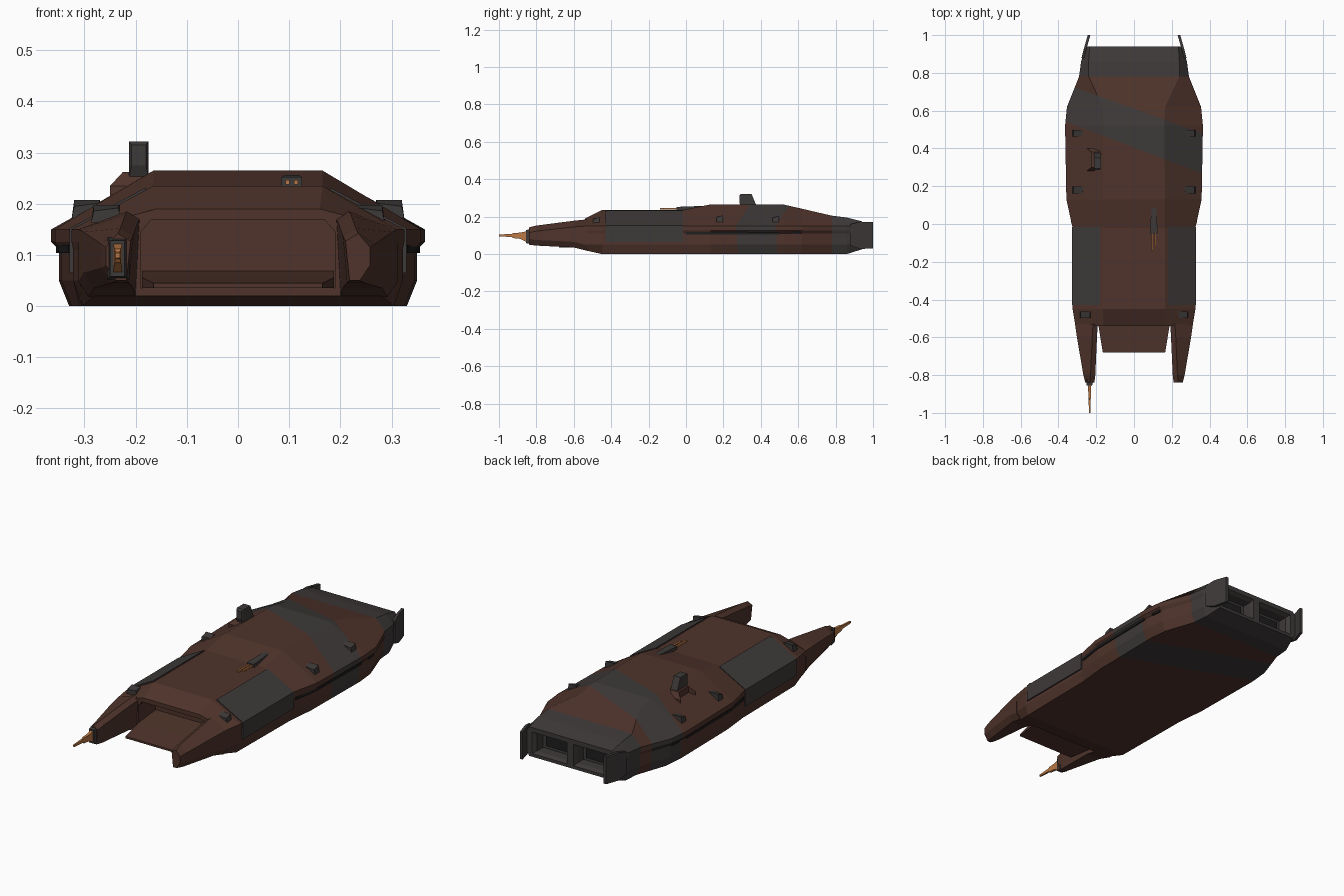
import bpy, bmesh
from mathutils import Vector

if "Cube" in bpy.data.objects:
    bpy.data.objects.remove(bpy.data.objects["Cube"])


def material(name, rgb):
    m = bpy.data.materials.new(name)
    m.diffuse_color = (*rgb, 1)
    m.use_nodes = True
    m.node_tree.nodes["Principled BSDF"].inputs["Base Color"].default_value = m.diffuse_color
    return m


BROWN = material("rust_brown", (0.078, 0.034, 0.024))
GREY = material("dark_grey", (0.048, 0.041, 0.041))
BLACK = material("near_black", (0.014, 0.013, 0.013))
COPPER = material("copper", (0.50, 0.19, 0.06))


def loft(name, sections, mats, index=0):
    """Skin closed sections given as (y, [(x, z), ...]) and cap both ends."""
    bm = bmesh.new()
    rings = [[bm.verts.new((x, y, z)) for x, z in pts] for y, pts in sections]
    n = len(rings[0])
    for a, b in zip(rings, rings[1:]):
        for i in range(n):
            j = (i + 1) % n
            bm.faces.new((a[i], a[j], b[j], b[i]))
    bm.faces.new(rings[0])
    bm.faces.new(rings[-1])
    bmesh.ops.recalc_face_normals(bm, faces=bm.faces)
    for f in bm.faces:
        f.material_index = index
    me = bpy.data.meshes.new(name)
    bm.to_mesh(me)
    bm.free()
    for m in mats:
        me.materials.append(m)
    ob = bpy.data.objects.new(name, me)
    bpy.context.collection.objects.link(ob)
    return ob


def rect(x0, x1, z0, z1):
    return [(x0, z0), (x1, z0), (x1, z1), (x0, z1)]


def box(name, x0, x1, y0, y1, z0, z1, mat):
    return loft(name, [(y0, rect(x0, x1, z0, z1)), (y1, rect(x0, x1, z0, z1))], [mat])


def both(half):
    """Complete a right-hand outline with its mirror image."""
    return half + [(-x, z) for x, z in reversed(half)]


def flip(sections, s):
    return [(y, [(s * x, z) for x, z in pts]) for y, pts in sections]


def cut(ob, cutter):
    mod = ob.modifiers.new("cut", 'BOOLEAN')
    mod.operation = 'DIFFERENCE'
    mod.solver = 'EXACT'
    mod.object = cutter
    bpy.context.view_layer.objects.active = ob
    bpy.ops.object.modifier_apply(modifier="cut")
    bpy.data.objects.remove(cutter)


# Main hull: y, bottom half width, bottom z, side half width, lip half width, top half width, top z
stations = [
    (-.54, .280, .020, .308, .310, .160, .190),
    (-.45, .305, .000, .322, .325, .165, .235),
    (-.02, .310, .000, .322, .325, .165, .235),
    (.13, .325, .000, .345, .358, .165, .265),
    (.52, .330, .000, .350, .365, .160, .265),
    (.62, .320, .000, .340, .355, .165, .242),
    (.78, .265, .000, .285, .291, .240, .205),
    (.86, .258, .000, .275, .280, .240, .195),
    (.94, .235, .025, .250, .253, .235, .175),
]
hull = loft("hull", [(y, both([(wb, zb), (ws, .05), (ws, .11), (wl, .125), (wl, .15), (wt, zt)]))
                     for y, wb, zb, ws, wl, wt, zt in stations], [BROWN, GREY])

# Painted camouflage band and stern, cut into the hull faces
bm = bmesh.new()
bm.from_mesh(hull.data)
for slope, y in ((.36, .61), (.38, .405)):
    bmesh.ops.bisect_plane(bm, geom=bm.verts[:] + bm.edges[:] + bm.faces[:],
                           plane_co=(0, y, 0), plane_no=Vector((slope, 1, 0)).normalized())
for f in bm.faces:
    c = f.calc_center_median()
    band = c.y + .36 * c.x < .61 and c.y + .38 * c.x > .405
    f.material_index = int(c.y > .78 or band)
bm.to_mesh(hull.data)
bm.free()

# Bow opening and two engine bays
mouth = both([(.19, .035), (.19, .145), (.17, .168)])
cut(hull, loft("bow_cutter", [(-.7, mouth), (-.40, mouth)], [BROWN, GREY]))
for s in (-1, 1):
    bay = [(.92, rect(.025, .205, .05, .14)), (.96, rect(.012, .235, .032, .162))]
    deep = [(.87, rect(.025, .205, .05, .14)), (.93, rect(.025, .205, .05, .14))]
    cut(hull, loft("bay_cutter", flip(bay, s), [BROWN, GREY], 1))
    cut(hull, loft("bay_cutter", flip(deep, s), [BROWN, GREY], 1))
    box("engine_panel", min(s * .045, s * .185), max(s * .045, s * .185), .866, .876, .065, .125, BLACK)

# Boarding ramp
loft("ramp", [(-.68, rect(-.165, .165, .035, .045)), (-.54, rect(-.188, .188, .035, .056)),
              (-.39, rect(-.188, .188, .035, .07))], [BROWN])

# Bow prongs: y, inner x, outer x, bottom z, shoulder z, top z
prong = []
for y, xi, xo, zb, zm, zt in [(-.53, .192, .312, .018, .15, .185), (-.60, .196, .302, .035, .145, .178),
                              (-.80, .205, .268, .045, .122, .152), (-.84, .21, .258, .05, .115, .142)]:
    prong.append((y, [(xi + .008, zb), (xo - .02, zb), (xo, zb + .03), (xo, zm),
                      (xi + .025, zt), (xi, zt - .015)]))

for s, side in ((1, "right"), (-1, "left")):
    loft(side + "_prong", flip(prong, s), [BROWN])

    # Grey wrap-over side panel
    wrap = [(.329, .065), (.329, .152), (.18, .232), (.18, .215), (.315, .145), (.315, .065)]
    loft(side + "_side_panel", flip([(-.43, wrap), (-.015, wrap)], s), [GREY])

    # Slot under the lip with end blocks
    slot = [(y, rect(x - .02, x + .005, .104, .119)) for y, x in ((0, .326), (.13, .346), (.50, .351))]
    loft(side + "_slot", flip(slot, s), [BLACK])
    end = [(y, rect(x - .02, x + .005, .106, .117)) for y, x in ((.56, .349), (.61, .343))]
    loft(side + "_slot_end", flip(end, s), [BLACK])

    # Stern fin
    fin = [(y, rect(x - .014, x, z0, z1)) for y, x, z0, z1 in
           ((.88, .278, .045, .16), (.93, .265, .027, .173), (1.0, .245, .03, .17))]
    loft(side + "_stern_fin", flip(fin, s), [GREY])

    # Deck cleats: wedges lying on the sloped shoulder
    for x, y, z in ((.30, .48, .205), (.30, .18, .207), (.262, -.48, .198)):
        cleat = [(y - .018, [(x - .035, z - .03), (x + .025, z - .035), (x + .02, z - .012), (x - .028, z - .006)]),
                 (y + .018, [(x - .035, z - .03), (x + .025, z - .035), (x + .02, z), (x - .03, z)])]
        loft(side + "_cleat", flip(cleat, s), [GREY])

# Sensor mast on its mount
loft("mast_mount", [(.28, rect(-.25, -.18, .20, .235)), (.30, rect(-.225, -.18, .20, .262)),
                    (.38, rect(-.225, -.18, .20, .262)), (.40, rect(-.25, -.18, .20, .235))], [BROWN])
loft("mast", [(.285, rect(-.208, -.18, .275, .315)), (.295, rect(-.213, -.175, .25, .322)),
              (.35, rect(-.213, -.175, .25, .322)), (.375, rect(-.213, -.175, .25, .262))], [GREY])

# Deck gun with twin barrels
loft("deck_gun_body", [(-.05, rect(.085, .125, .23, .252)), (.06, rect(.09, .12, .235, .256)),
                       (.085, rect(.095, .115, .24, .256))], [GREY])
for x, y in ((.097, -.14), (.113, -.12)):
    box("deck_gun_barrel", x - .004, x + .004, y, -.04, .238, .246, COPPER)

# Bow gun on the left prong
loft("bow_gun_mount", [(-.855, rect(-.25, -.222, .058, .128)), (-.82, rect(-.255, -.212, .052, .135))], [GREY])
loft("bow_gun", [(y, rect(-.235 - w, -.235 + w, z0, z1)) for y, w, z0, z1 in
                 ((-1.0, .004, .094, .104), (-.93, .005, .091, .108), (-.925, .006, .085, .112),
                  (-.89, .007, .082, .114), (-.85, .009, .064, .122))], [COPPER])
